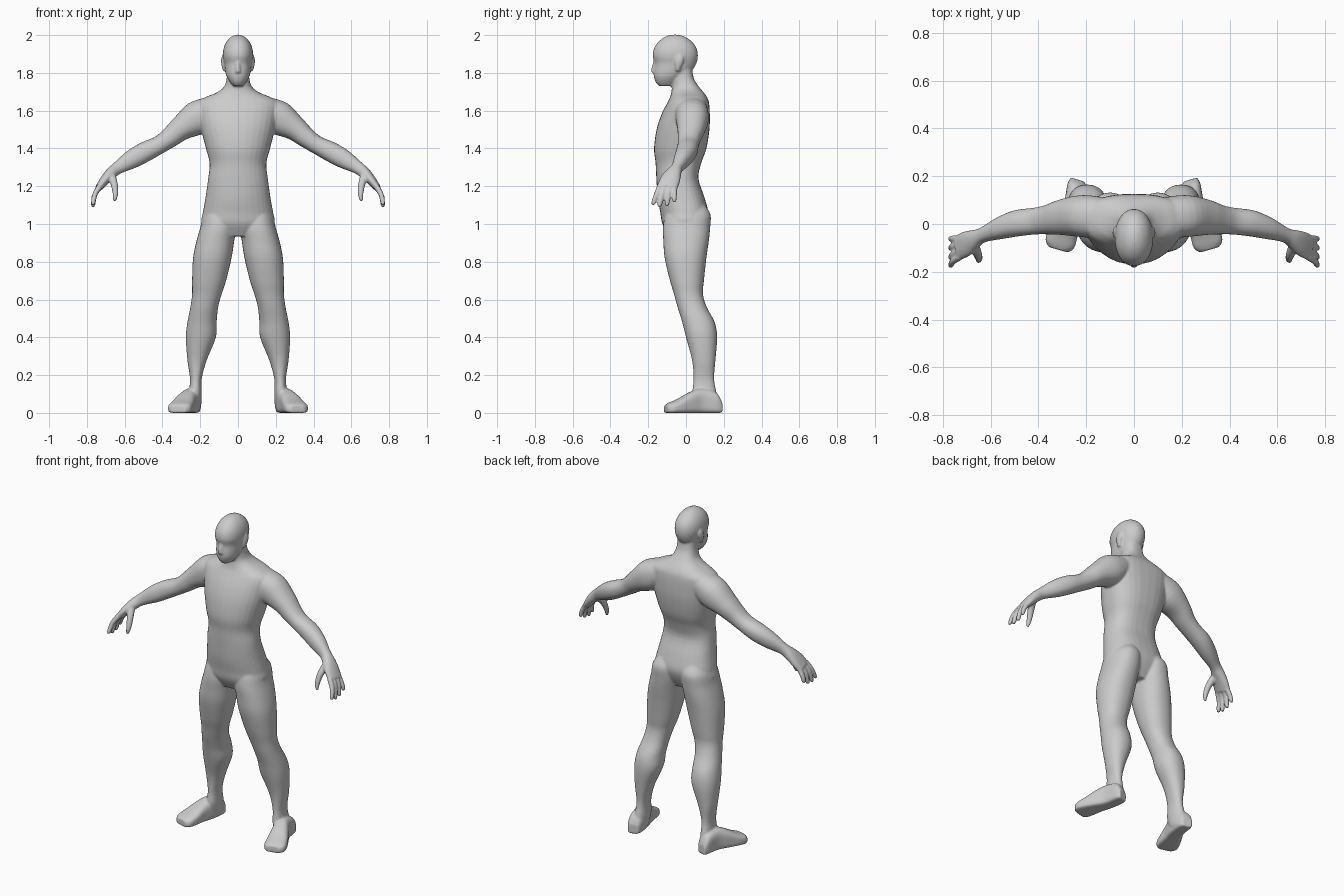
import bpy, bmesh, math
from mathutils import Vector

X, Y, Z = Vector((1, 0, 0)), Vector((0, 1, 0)), Vector((0, 0, 1))
bm = bmesh.new()


def refine(rows, steps=4):
    """Catmull-Rom interpolation of section rows."""
    out = []
    for i in range(len(rows) - 1):
        a, b, c, d = (rows[max(0, min(len(rows) - 1, i + k))] for k in (-1, 0, 1, 2))
        for s in range(steps):
            t = s / steps
            out.append([q + 0.5 * t * (r - p + t * (2 * p - 5 * q + 4 * r - e + t * (3 * (q - r) + e - p)))
                        for p, q, r, e in zip(a, b, c, d)])
    return out + [list(rows[-1])]


def tube(rows, ref=X, axis=None, low=2.0, high=2.0, mirror=False, n=32):
    """Loft rounded sections (x, y, z, radius along ref, other radius)."""
    rows = refine(rows)
    for sign in ((1, -1) if mirror else (1,)):
        rings = []
        for i, (x, y, z, r1, r2) in enumerate(rows):
            nxt, prv = rows[min(i + 1, len(rows) - 1)], rows[max(i - 1, 0)]
            t = (axis or Vector(nxt[:3]) - Vector(prv[:3])).normalized()
            u = (ref - t * ref.dot(t)).normalized()
            v = t.cross(u)
            ring = []
            for k in range(n):
                c, s = math.cos(math.tau * k / n), math.sin(math.tau * k / n)
                e = 2 / (low if s < 0 else high)
                p = (Vector((x, y, z)) + u * math.copysign(abs(c) ** e, c) * r1
                     + v * math.copysign(abs(s) ** e, s) * r2)
                ring.append(bm.verts.new((p.x * sign, p.y, p.z)))
            rings.append(ring)
        for a, b in zip(rings, rings[1:]):
            for k in range(n):
                j = (k + 1) % n
                bm.faces.new((a[k], a[j], b[j], b[k]))
        bm.faces.new(rings[0])
        bm.faces.new(rings[-1])


def stack(rows, **kw):
    """Horizontal sections given as (z, x min, x max, y front, y back)."""
    tube([((a + b) / 2, (c + d) / 2, z, (b - a) / 2, (d - c) / 2) for z, a, b, c, d in rows], axis=Z, **kw)


def centred(rows, **kw):
    stack([(z, -w, w, f, b) for z, w, f, b in rows], **kw)


# Torso and neck: z, half width, front, back
centred([(.935, .11, -.09, .07), (1.0, .19, -.125, .105), (1.06, .186, -.136, .118),
         (1.14, .172, -.15, .098), (1.24, .158, -.157, .066), (1.32, .15, -.161, .08),
         (1.4, .17, -.169, .108), (1.5, .195, -.156, .124), (1.58, .21, -.13, .126),
         (1.64, .215, -.1, .122), (1.67, .175, -.085, .112), (1.695, .115, -.078, .095),
         (1.725, .075, -.075, .07), (1.77, .06, -.078, .042), (1.83, .058, -.08, .03)],
        low=2.1, high=2.6)

# Head
centred([(1.73, .026, -.143, -.06), (1.75, .043, -.16, -.04), (1.78, .06, -.17, -.01),
         (1.81, .068, -.171, .03), (1.85, .073, -.167, .055), (1.89, .08, -.176, .063),
         (1.93, .076, -.169, .056), (1.965, .061, -.146, .032), (1.99, .037, -.112, -.003),
         (2.002, .012, -.077, -.04)], low=2.2, high=2.1)

# Nose and ears
tube([(0, -.163, 1.865, .008, .008), (0, -.172, 1.83, .011, .01), (0, -.173, 1.803, .015, .011)], axis=Z)
tube([(.072, -.045, 1.81, .008, .01), (.08, -.038, 1.85, .009, .021),
      (.079, -.033, 1.88, .009, .02), (.076, -.033, 1.895, .006, .01)], axis=Z, mirror=True)

# Legs: z, inner x, outer x, front, back
stack([(1.1, .03, .15, -.08, .1), (1.05, .012, .183, -.11, .13), (.98, .01, .2, -.122, .128),
       (.91, .02, .22, -.12, .121), (.82, .034, .238, -.113, .108), (.7, .063, .243, -.085, .095),
       (.63, .086, .243, -.064, .09), (.56, .105, .252, -.045, .11), (.48, .113, .268, -.02, .152),
       (.4, .117, .276, 0, .165), (.28, .165, .268, .032, .156), (.18, .192, .254, .04, .149),
       (.1, .192, .262, .035, .163), (.03, .195, .27, .06, .175)], low=2.2, high=2.2, mirror=True)

# Feet: x, y, height, half width, from heel to toes
foot = [(.236, .186, .06, .03), (.238, .155, .11, .042), (.25, .08, .13, .045), (.275, .02, .11, .052),
        (.297, -.04, .075, .062), (.311, -.085, .055, .062), (.316, -.108, .042, .04)]
tube([(x, y, h / 2, w, h / 2) for x, y, h, w in foot], axis=Vector((.08, -.28, 0)),
     low=5, high=2.6, mirror=True)

# Arms down to the palm: centre, depth radius, thickness radius
tube([(.13, .025, 1.61, .085, .07), (.215, .033, 1.562, .088, .09), (.3, .028, 1.507, .075, .066),
      (.36, .018, 1.458, .062, .054), (.415, .012, 1.42, .056, .048), (.49, .003, 1.383, .055, .053),
      (.56, -.018, 1.344, .046, .05), (.635, -.047, 1.298, .031, .034), (.67, -.064, 1.27, .041, .031),
      (.703, -.083, 1.235, .053, .026), (.737, -.1, 1.192, .054, .019)], ref=Y, low=2.2, high=2.2, mirror=True)

# Fingers: knuckle y, tip y, tip z
for y0, y1, z1 in [(-.061, -.062, 1.115), (-.087, -.1, 1.095), (-.113, -.139, 1.09), (-.138, -.172, 1.1)]:
    tube([(.728, y0, 1.205, .014, .016), (.756, (y0 + y1) / 2, 1.16, .014, .014),
          (.767, y1, z1 + .012, .012, .012), (.768, y1, z1, .007, .007)], ref=Y, mirror=True, n=16)

# Thumbs
tube([(.672, -.085, 1.265, .022, .022), (.655, -.125, 1.21, .019, .019),
      (.649, -.148, 1.155, .014, .014), (.654, -.155, 1.122, .008, .008)], mirror=True, n=16)

# Fuse all parts into one smooth skin
bmesh.ops.recalc_face_normals(bm, faces=bm.faces)
mesh = bpy.data.meshes.new("human_body")
bm.to_mesh(mesh)
bm.free()
body = bpy.data.objects.new("human_body", mesh)
bpy.context.collection.objects.link(body)
fuse = body.modifiers.new("fuse", 'REMESH')
fuse.mode = 'VOXEL'
fuse.voxel_size = .006
fuse.use_smooth_shade = True
soften = body.modifiers.new("soften", 'SMOOTH')
soften.factor = .5
soften.iterations = 4
